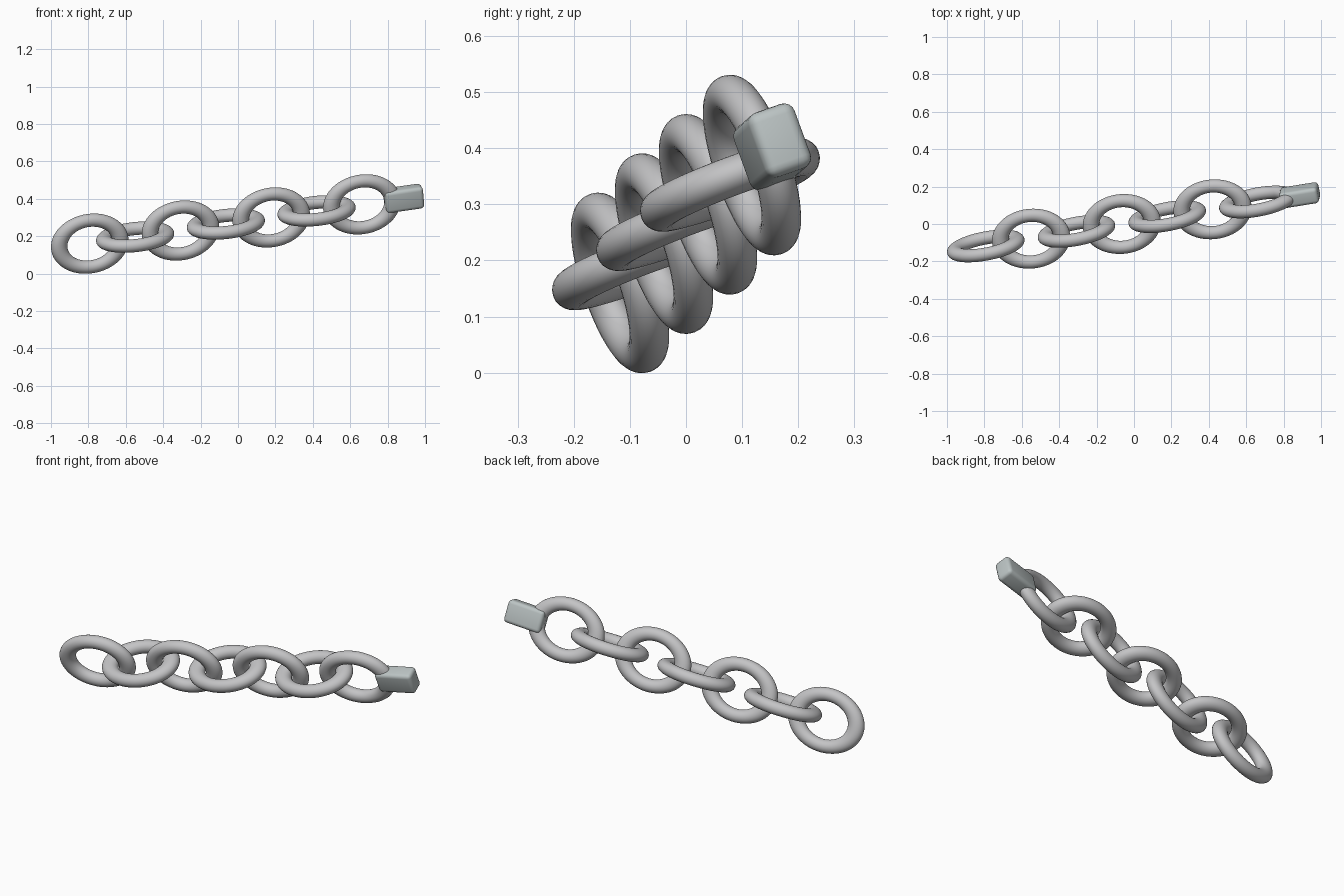
import bpy, math
from mathutils import Matrix, Vector

if "Cube" in bpy.data.objects:
    bpy.data.objects.remove(bpy.data.objects["Cube"])

LINKS = 7
STEP = Vector((0.2425, 0.0392, 0.035))   # offset from one link to the next
MIDDLE = Vector((-0.065, 0.0, 0.265))    # centre of the fourth link
ROLL = math.radians(19)                  # twist of the chain about its length


def material(name, rgb):
    m = bpy.data.materials.new(name)
    m.diffuse_color = (*rgb, 1)
    m.use_nodes = True
    m.node_tree.nodes["Principled BSDF"].inputs["Base Color"].default_value = m.diffuse_color
    return m


steel = material("steel grey", (0.55, 0.55, 0.56))
cool_grey = material("cool light grey", (0.50, 0.55, 0.55))

along = STEP.normalized()
side = Vector((0, 0, 1)).cross(along).normalized()
up = along.cross(side)


def place(steps, roll):
    """Frame on the chain line: x along it, y across, z normal."""
    w = math.cos(roll) * up - math.sin(roll) * side
    n = along.cross(w)
    rot = Matrix((along, w, n)).transposed().to_4x4()
    return Matrix.Translation(MIDDLE + STEP * steps) @ rot


# Oval links, each turned a quarter from the last
for i in range(LINKS):
    bpy.ops.mesh.primitive_torus_add(major_segments=64, minor_segments=24,
                                     major_radius=0.132, minor_radius=0.035)
    link = bpy.context.object
    link.name = f"chain_link_{i + 1}"
    link.data.transform(Matrix.Diagonal((1.265, 1, 1, 1)))
    link.matrix_world = place(i - 3, ROLL - (i % 2) * math.pi / 2)
    link.data.materials.append(steel)
    bpy.ops.object.shade_smooth()

# Rounded end block on the last link
bpy.ops.mesh.primitive_cube_add(size=1)
block = bpy.context.object
block.name = "end_block"
block.data.transform(Matrix.Diagonal((0.208, 0.122, 0.088, 1)))
block.matrix_world = place(3.92, ROLL)
block.data.materials.append(cool_grey)
bevel = block.modifiers.new("rounded_edges", 'BEVEL')
bevel.width = 0.02
bevel.segments = 4
bpy.ops.object.modifier_apply(modifier=bevel.name)
bpy.ops.object.shade_smooth_by_angle(angle=math.radians(35))
